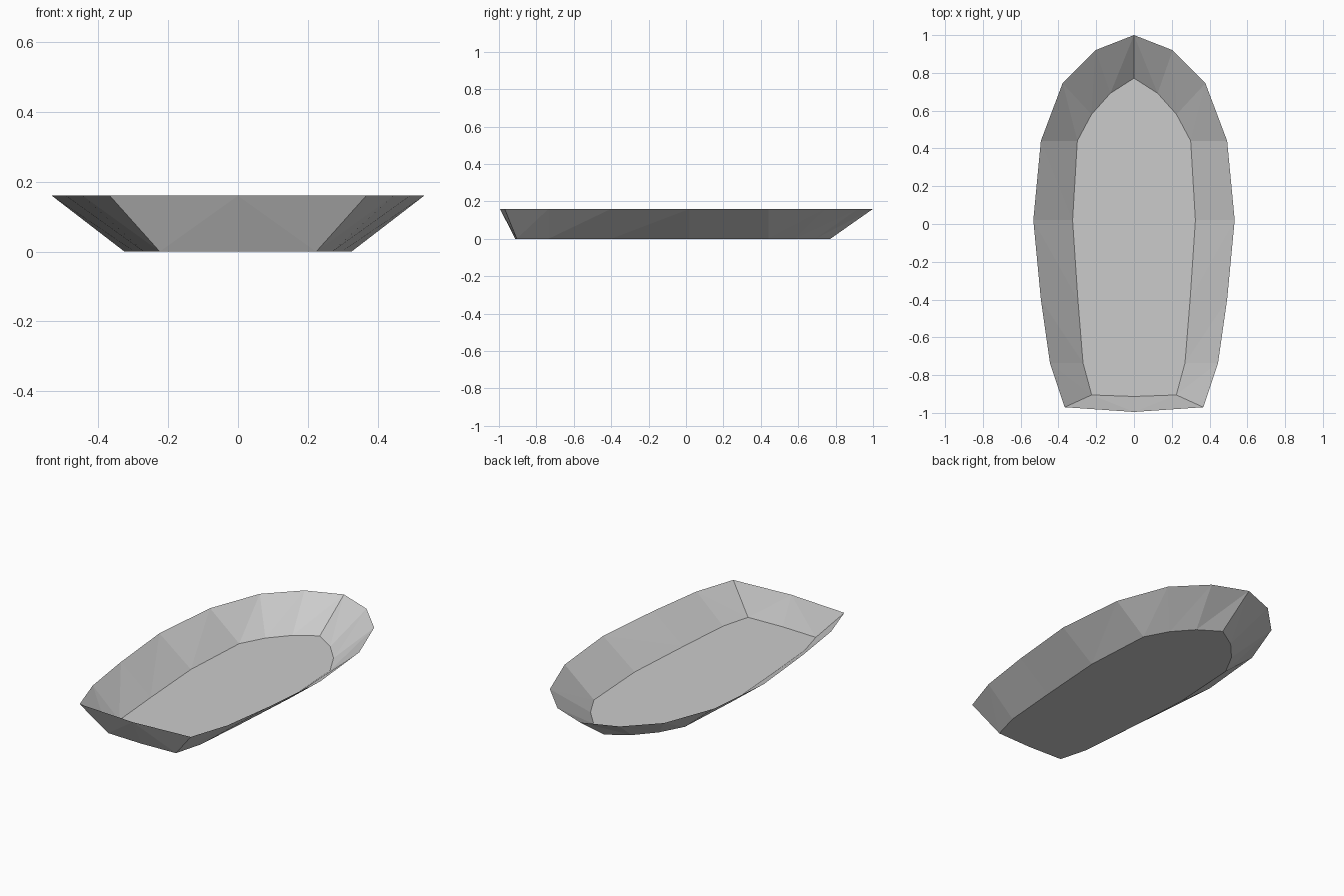
import bpy
import bmesh

cube = bpy.data.objects.get("Cube")
if cube:
    bpy.data.objects.remove(cube, do_unlink=True)

HEIGHT = 0.16

# Half outlines, from the flat stern round the left side to the bow
rim = [(0, -0.995), (0.367, -0.97), (0.445, -0.735), (0.493, -0.4), (0.533, 0.02),
       (0.493, 0.44), (0.378, 0.745), (0.205, 0.92), (0, 1.0)]
floor = [(0, -0.913), (0.224, -0.905), (0.27, -0.735), (0.297, -0.4), (0.325, 0.02),
         (0.3, 0.44), (0.225, 0.58), (0.125, 0.692), (0, 0.772)]

# Plain grey material
grey = bpy.data.materials.new("light grey")
grey.use_nodes = True
colour = (0.6, 0.6, 0.6, 1)
grey.diffuse_color = colour
grey.node_tree.nodes["Principled BSDF"].inputs["Base Color"].default_value = colour

# Half of the open hull: floor and flared, faceted walls
bm = bmesh.new()
top = [bm.verts.new((x, y, HEIGHT)) for x, y in rim]
low = [bm.verts.new((x, y, 0)) for x, y in floor]
bm.faces.new(low)
for i in range(len(low) - 1):
    b0, b1, t0, t1 = low[i], low[i + 1], top[i], top[i + 1]
    if i == 0:  # stern panel folds towards its middle
        bm.faces.new((b1, b0, t0))
        bm.faces.new((b1, t0, t1))
    else:
        bm.faces.new((b1, b0, t1))
        bm.faces.new((b0, t0, t1))

mesh = bpy.data.meshes.new("boat_hull")
bm.to_mesh(mesh)
bm.free()
mesh.materials.append(grey)
hull = bpy.data.objects.new("boat_hull", mesh)
bpy.context.collection.objects.link(hull)

# The right half
mirror = hull.modifiers.new("right_half", 'MIRROR')
mirror.use_clip = True
